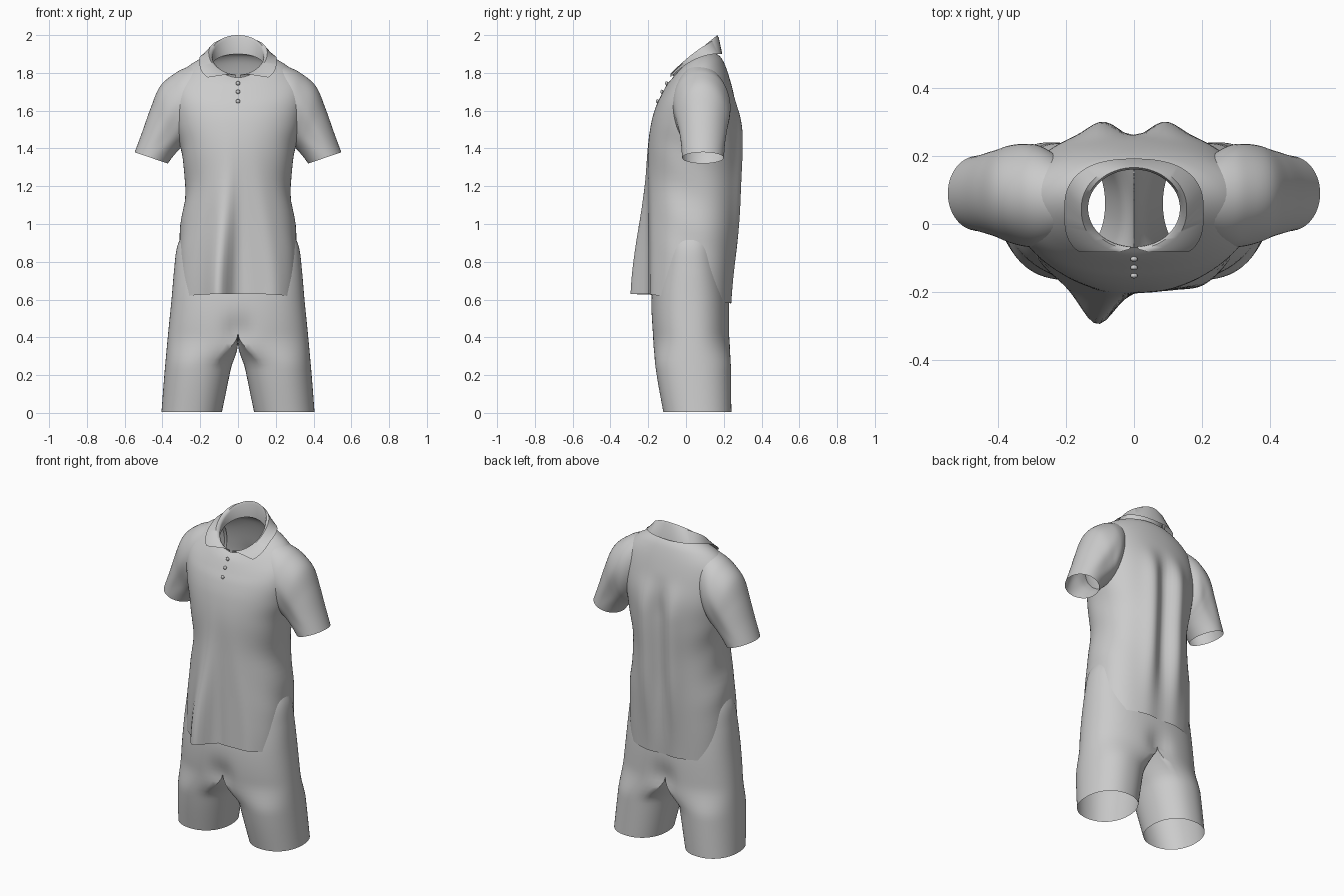
import bpy, bmesh
from math import sin, cos, pi, exp, radians

if "Cube" in bpy.data.objects:
    bpy.data.objects.remove(bpy.data.objects["Cube"])

cloth = bpy.data.materials.new("grey_cloth")
cloth.use_nodes = True
GREY = (0.6, 0.6, 0.6, 1)
cloth.diffuse_color = GREY
cloth.node_tree.nodes["Principled BSDF"].inputs["Base Color"].default_value = GREY


def bump(v, centre, width):
    return exp(-((v - centre) / width) ** 2)


def ramp(v, a, b):
    t = min(max((v - a) / (b - a), 0), 1)
    return t * t * (3 - 2 * t)


def spow(v, p):
    return (1 if v >= 0 else -1) * abs(v) ** p


def smooth_keys(keys, steps):
    """Catmull-Rom rows passing through the key rows."""
    rows = []
    for i in range(len(keys) - 1):
        a, b = keys[max(i - 1, 0)], keys[i]
        c, d = keys[i + 1], keys[min(i + 2, len(keys) - 1)]
        for s in range(steps):
            t = s / steps
            rows.append([q + 0.5 * t * (r - p + t * (2 * p - 5 * q + 4 * r - w + t * (3 * (q - r) + w - p)))
                         for p, q, r, w in zip(a, b, c, d)])
    return rows + [list(keys[-1])]


def finish(name, bm):
    bmesh.ops.remove_doubles(bm, verts=bm.verts, dist=0.0003)
    bmesh.ops.recalc_face_normals(bm, faces=bm.faces)
    mesh = bpy.data.meshes.new(name)
    bm.to_mesh(mesh)
    bm.free()
    mesh.materials.append(cloth)
    ob = bpy.data.objects.new(name, mesh)
    bpy.context.collection.objects.link(ob)
    bpy.ops.object.select_all(action="DESELECT")
    ob.select_set(True)
    bpy.context.view_layer.objects.active = ob
    bpy.ops.object.shade_smooth_by_angle(angle=radians(50))
    return ob


def skin(bm, rings, closed=True):
    for lo, hi in zip(rings, rings[1:]):
        n = min(len(lo), len(hi))
        for i in range(n if closed else n - 1):
            j = (i + 1) % n
            bm.faces.new((lo[i], lo[j], hi[j], hi[i]))


def loft(name, rows, closed=True):
    bm = bmesh.new()
    skin(bm, [[bm.verts.new(p) for p in row] for row in rows], closed)
    return finish(name, bm)


def mirror(ob):
    mod = ob.modifiers.new("mirror", "MIRROR")
    mod.use_clip = True
    mod.merge_threshold = 0.002


# Shirt body: front, middle and back height, half width, front and back depth, roundness
body_keys = [
    (0.63, 0.60, 0.58, 0.308, -0.20, 0.238, 0.75),
    (0.76, 0.75, 0.75, 0.314, -0.20, 0.25, 0.80),
    (0.95, 0.95, 0.95, 0.308, -0.20, 0.265, 0.86),
    (1.20, 1.20, 1.20, 0.278, -0.20, 0.278, 0.88),
    (1.40, 1.40, 1.40, 0.305, -0.20, 0.285, 0.88),
    (1.53, 1.54, 1.56, 0.335, -0.185, 0.28, 0.88),
    (1.62, 1.66, 1.68, 0.352, -0.16, 0.255, 0.90),
    (1.68, 1.75, 1.78, 0.338, -0.132, 0.228, 0.93),
    (1.73, 1.815, 1.85, 0.28, -0.106, 0.203, 0.97),
    (1.755, 1.86, 1.885, 0.205, -0.088, 0.182, 1.0),
    (1.775, 1.88, 1.90, 0.14, -0.068, 0.162, 1.0),
]


def front_fold(x, z):
    """Drapes that fan out from the placket toward the hem."""
    d = ramp(z, 1.62, 0.6)
    spread = 0.35 + 0.65 * d
    y = -0.102 * d ** 1.5 * bump(x, -0.11 * spread, 0.068)
    y += 0.012 * d * bump(x, 0.0, 0.03)
    return y - 0.012 * d * bump(x, 0.2 * spread, 0.05)


def back_fold(x, z):
    """Two ridges hang from the shoulder blades."""
    d = ramp(z, 1.72, 1.45) * (0.2 + 0.8 * ramp(z, 0.6, 1.1))
    y = 0.024 * d * (bump(x, 0.1, 0.05) + bump(x, -0.1, 0.05))
    return y - 0.03 * d * bump(x, 0, 0.045)


def body_row(key, n=112):
    zf, zm, zb, rx, yf, yb, p = key
    row = []
    for i in range(n):
        a = 2 * pi * i / n
        s = spow(sin(a), p)
        x = rx * spow(cos(a), p)
        y = (yf + yb) / 2 + (yb - yf) / 2 * s
        z = zm + (zb - zf) / 2 * s + ((zf + zb) / 2 - zm) * s * s
        y += abs(s) * (front_fold(x, z) if s < 0 else back_fold(x, z))
        # Diagonal pull creases on the flanks
        crease = 0.003 * sin(26 * z + 14 * y) * ramp(z, 0.75, 0.95) * ramp(z, 1.6, 1.4)
        x += crease * cos(a) ** 3
        row.append((x, y, z))
    return row


loft("shirt_body", [body_row(k) for k in smooth_keys(body_keys, 6)])

# Sleeves: outer x z, inner x z, centre y, half depth
sleeve_keys = [
    (0.20, 1.855, 0.22, 1.50, 0.07, 0.12),
    (0.275, 1.828, 0.262, 1.45, 0.078, 0.148),
    (0.335, 1.797, 0.285, 1.42, 0.084, 0.152),
    (0.412, 1.73, 0.305, 1.40, 0.088, 0.142),
    (0.462, 1.615, 0.325, 1.38, 0.09, 0.128),
    (0.508, 1.485, 0.35, 1.35, 0.09, 0.117),
    (0.547, 1.38, 0.372, 1.32, 0.09, 0.11),
]


def sleeve_row(key, n=56):
    xo, zo, xi, zi, yc, ry = key
    row = []
    for i in range(n):
        a = 2 * pi * i / n
        t = (1 + cos(a)) / 2
        x, z = xi + (xo - xi) * t, zi + (zo - zi) * t
        wave = 0.005 * sin(45 * x + 30 * z) * ramp(x, 0.28, 0.34) * ramp(z, 1.36, 1.45) * (1 - t)
        row.append((x, yc + (ry + wave) * sin(a), z))
    return row


mirror(loft("sleeves", [sleeve_row(k) for k in smooth_keys(sleeve_keys, 6)]))

# Collar: inner stand, rolled rim and outer flap, open at the front
# half width, front y, back y, front z, back z, opening angle, roundness, side lift
collar_keys = [
    (0.138, -0.066, 0.160, 1.775, 1.90, 4, 1, 0),
    (0.135, -0.068, 0.160, 1.785, 1.985, 4, 1, 0),
    (0.141, -0.074, 0.166, 1.79, 2.0, 5, 1, 0.005),
    (0.155, -0.086, 0.174, 1.79, 1.985, 14, 0.9, 0.02),
    (0.205, -0.108, 0.192, 1.75, 1.90, 42, 0.62, 0.043),
]


def collar_row(key, n=72):
    rx, yf, yb, zf, zb, gap, p, lift = key
    row = []
    for i in range(n + 1):
        a = radians(-90 + gap + (360 - 2 * gap) * i / n)
        # Square front corners, round back
        q = p if a < 0 or a > pi else 0.5 + p / 2
        s = spow(sin(a), q)
        z = (zf + zb) / 2 + (zb - zf) / 2 * s + lift * (1 - s * s)
        row.append((rx * spow(cos(a), q), (yf + yb) / 2 + (yb - yf) / 2 * s, z))
    return row


loft("collar", [collar_row(k) for k in collar_keys], closed=False)

# Placket buttons
for i, (y, z) in enumerate([(-0.103, 1.745), (-0.128, 1.70), (-0.152, 1.65)]):
    bm = bmesh.new()
    bmesh.ops.create_uvsphere(bm, u_segments=16, v_segments=8, radius=0.011)
    bmesh.ops.scale(bm, vec=(1, 0.7, 1), verts=bm.verts)
    bmesh.ops.translate(bm, vec=(0, y, z), verts=bm.verts)
    finish(f"button_{i + 1}", bm)

# Shorts: height, inner x, outer x, front y, back y
shorts_keys = [
    (0.005, 0.085, 0.405, -0.12, 0.24),
    (0.20, 0.045, 0.39, -0.155, 0.238),
    (0.42, 0.0, 0.37, -0.182, 0.235),
    (0.60, 0.0, 0.352, -0.184, 0.228),
    (0.76, 0.0, 0.338, -0.162, 0.207),
    (0.88, 0.0, 0.322, -0.14, 0.19),
    (0.97, 0.0, 0.28, -0.12, 0.18),
]
OUTER, INNER, CROTCH = 44, 20, 0.42


def shorts_row(key):
    """One leg ring that opens into half a hip ring above the crotch."""
    z, xi, xo, yf, yb = key
    yc, ry, cx, rx = (yf + yb) / 2, (yb - yf) / 2, (xi + xo) / 2, (xo - xi) / 2
    b = ramp(z, 0.24, CROTCH)
    row = []
    for i in range(OUTER + INNER):
        if i <= OUTER:
            t = -1 + 2 * i / OUTER
            a, h = radians(115) * t, pi / 2 * t
            hip = (xo * abs(cos(h)) ** 0.8, yc + ry * spow(sin(h), 0.87))
            drop = 0
        else:
            t = (i - OUTER) / INNER
            a = radians(115 + 130 * t)
            hip = (0, yb + (yf - yb) * t)
            drop = 0.02 * sin(pi * t)
        x = (1 - b) * (cx + rx * spow(cos(a), 0.92)) + b * hip[0]
        y = (1 - b) * (yc + ry * spow(sin(a), 0.92)) + b * hip[1]
        # Soft dent along the centre seam
        dent = 0.03 * bump(x, 0, 0.07) * bump(z, CROTCH, 0.09) * b
        y += dent * (1 if y < yc else -1) * min(abs(y - yc) / ry, 1)
        row.append((max(x, 0), y, z - b * drop))
    return row


bm = bmesh.new()
rows = [shorts_row(k) for k in smooth_keys(shorts_keys, 8)]
split = 16
rings = [[bm.verts.new(p) for p in (r if i <= split else r[:OUTER + 1])] for i, r in enumerate(rows)]
skin(bm, rings[:split + 1])
skin(bm, [r[:OUTER + 1] for r in rings[split:]], closed=False)
mirror(finish("shorts", bm))
